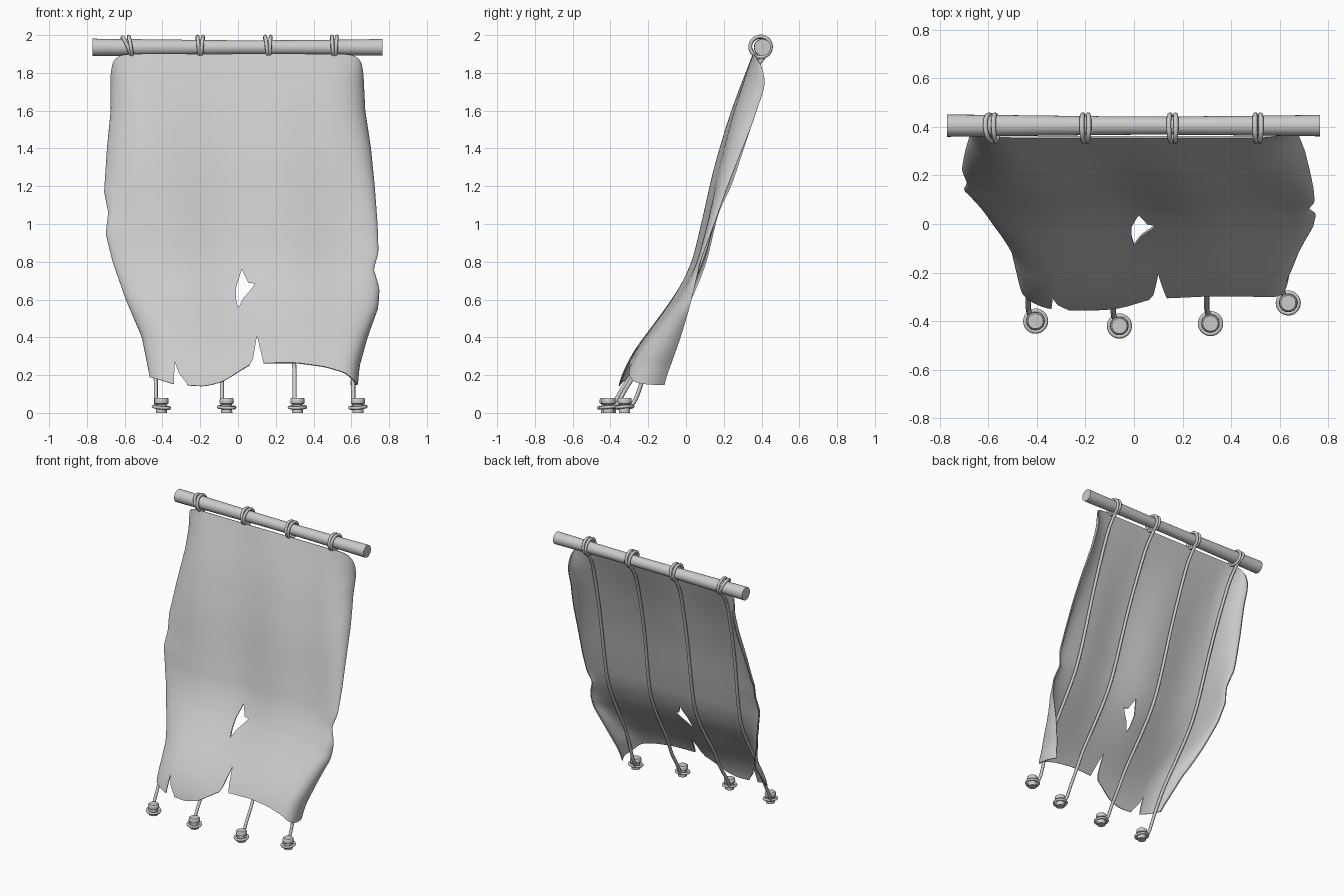
import bpy, bmesh, math
from mathutils import Vector

if "Cube" in bpy.data.objects:
    bpy.data.objects.remove(bpy.data.objects["Cube"])


def interp(table, z):
    if z <= table[0][0]:
        return table[0][1]
    for (a, p), (b, q) in zip(table, table[1:]):
        if z <= b:
            return p + (q - p) * (z - a) / (b - a)
    return table[-1][1]


def smooth_interp(table, z, r=0.05):
    return sum(interp(table, z + r * k / 3) for k in range(-3, 4)) / 7


def make(name, bm, angle=40):
    me = bpy.data.meshes.new(name)
    bmesh.ops.recalc_face_normals(bm, faces=bm.faces)
    bm.to_mesh(me)
    bm.free()
    ob = bpy.data.objects.new(name, me)
    bpy.context.collection.objects.link(ob)
    finish(ob, angle)
    return ob


def finish(ob, angle=40):
    bpy.ops.object.select_all(action='DESELECT')
    ob.select_set(True)
    bpy.context.view_layer.objects.active = ob
    bpy.ops.object.shade_smooth_by_angle(angle=math.radians(angle))


def lathe(name, profile, loc, rot=(0, 0, 0), n=24):
    # profile of (radius, height), capped at both ends
    bm = bmesh.new()
    rings = [[bm.verts.new((r * math.cos(2 * math.pi * i / n), r * math.sin(2 * math.pi * i / n), h))
              for i in range(n)] for r, h in profile]
    for a, b in zip(rings, rings[1:]):
        for i in range(n):
            bm.faces.new((a[i], a[(i + 1) % n], b[(i + 1) % n], b[i]))
    bm.faces.new(rings[0])
    bm.faces.new(rings[-1])
    ob = make(name, bm)
    ob.location, ob.rotation_euler = loc, rot
    return ob


def torus(name, loc, rot, major, minor):
    bpy.ops.mesh.primitive_torus_add(location=loc, rotation=rot, major_radius=major,
                                     minor_radius=minor, major_segments=28, minor_segments=8)
    ob = bpy.context.object
    ob.name = name
    finish(ob, 60)


def prism(name, pts):
    bm = bmesh.new()
    f = bm.faces.new([bm.verts.new((x, -0.7, z)) for x, z in pts])
    ext = bmesh.ops.extrude_face_region(bm, geom=[f])
    bmesh.ops.translate(bm, vec=(0, 1.2, 0), verts=[v for v in ext['geom'] if isinstance(v, bmesh.types.BMVert)])
    ob = make(name, bm)
    ob.hide_render = True
    return ob


# Cloth shape tables: (z, value)
CENTRE = [(0.1, -.37), (.2, -.34), (.27, -.31), (.41, -.21), (.56, -.085), (.76, .04), (1.0, .10),
          (1.3, .165), (1.6, .25), (1.92, .365), (2.1, .43)]
LEFT_X = [(.15, -.455), (.4, -.505), (.6, -.59), (.8, -.66), (.95, -.697), (1.06, -.683), (1.17, -.705),
          (1.4, -.69), (1.6, -.67), (1.8, -.67), (1.9, -.65)]
RIGHT_X = [(.13, .64), (.25, .65), (.4, .69), (.55, .74), (.66, .745), (.76, .715), (.85, .74), (1.0, .735),
           (1.2, .72), (1.4, .70), (1.6, .67), (1.8, .66), (1.9, .64)]
LEFT_Y = [(.18, -.28), (.3, -.17), (.45, -.04), (.68, .065), (.8, .11), (1.06, .17), (1.2, .24), (1.5, .34),
          (1.75, .42), (1.9, .38)]
RIGHT_Y = [(.15, -.12), (.4, -.03), (.6, .03), (.8, .075), (1.0, .15), (1.2, .22), (1.5, .34),
           (1.75, .425), (1.9, .38)]
BOTTOM = [(-.46, .19), (-.34, .15), (-.18, .14), (-.08, .165), (0, .215), (.08, .262), (.3, .265),
          (.45, .245), (.57, .21), (.64, .14)]
CURL = .3   # share of the half width that curls back


def flat_y(x, z):
    low = max(0, 1 - z / .7)
    fade = math.sin(math.pi * min(1, max(0, (1.9 - z) / 1.7)))
    ripple = .015 * math.sin(10 * x + 1.2 + z) * fade
    return smooth_interp(CENTRE, z, .1) + .09 * max(0, x - .1) * low + ripple


def cloth_point(s, v):
    t = max(0, (abs(s) - .5) / .5)
    g = (1 - CURL) * min(1, abs(s) / .5) + CURL * math.sin(t * math.pi / 2)
    g = math.copysign(g, s)
    base_x = .09 + .55 * g
    top = 1.9 - .06 * t ** 4
    bot = smooth_interp(BOTTOM, base_x, .03)
    z = top + (bot - top) * v
    xl, xr = interp(LEFT_X, z), interp(RIGHT_X, z)
    x = (xl + xr) / 2 + (xr - xl) / 2 * g
    y = flat_y(x, z)
    edge = smooth_interp(LEFT_Y if s < 0 else RIGHT_Y, z)
    low = max(0, 1 - z / .6) if s > 0 else 0
    y += (edge - y) * (1 - math.cos(t * math.pi / 2)) ** (1 + 1.6 * low)
    x -= .06 * t ** 12 * low   # lower right corner tucks inward
    return x, y, z


# Cloth sheet with back-curled sides
NU, NV = 80, 64
bm = bmesh.new()
grid = [[bm.verts.new(cloth_point(2 * i / NU - 1, j / NV)) for i in range(NU + 1)] for j in range(NV + 1)]
for j in range(NV):
    for i in range(NU):
        bm.faces.new((grid[j][i], grid[j + 1][i], grid[j + 1][i + 1], grid[j][i + 1]))
cloth = make("cloth_sheet", bm)
mod = cloth.modifiers.new("thickness", 'SOLIDIFY')
mod.thickness, mod.offset = .008, 0

# Tears: central hole and two slits in the hem
tears = [
    [(.02, .76), (.055, .69), (.09, .685), (.07, .655), (.03, .61), (0, .555), (-.01, .6), (-.01, .665)],
    [(-.345, .05), (-.335, .27), (-.315, .215), (-.27, .155), (-.25, .05)],
    [(.055, .05), (.06, .25), (.08, .29), (.1, .41), (.135, .265), (.135, .05)],
]
cutters = []
for k, pts in enumerate(tears):
    cutters.append(prism("tear_cutter_%d" % k, pts))
    m = cloth.modifiers.new("tear", 'BOOLEAN')
    m.operation, m.solver, m.object = 'DIFFERENCE', 'EXACT', cutters[-1]
finish(cloth)
for m in list(cloth.modifiers):
    bpy.ops.object.modifier_apply(modifier=m.name)
for c in cutters:
    bpy.data.objects.remove(c)
finish(cloth)

# Horizontal pole, slightly thinner in the middle
lathe("pole", [(.046, -.77), (.043, -.5), (.038, -.1), (.037, .1), (.04, .45), (.044, .765)],
      (0, .405, 1.935), (0, math.pi / 2, 0))

# Ropes: pole loops, long cords behind the cloth, ground pegs
tops = [-.58, -.2, .16, .51]
feet = [(-.435, -.36), (-.085, -.38), (.3, -.36), (.61, -.28)]
pegs = [(-.405, -.4), (-.06, -.42), (.315, -.41), (.635, -.325)]
tilts = [(.4, .15), (.08, -.08), (.12, -.05), (.04, -.06)]
for k in range(4):
    for d, tilt in zip((-.01, .01), tilts[k]):
        torus("pole_loop", (tops[k] + d, .395, 1.938), (0, math.pi / 2 - tilt, tilt * .3), .055, .01)

    fx, fy = feet[k]
    path = [Vector((tops[k], .44, 1.91))]
    for z in (1.85, 1.6, 1.3, 1.0, .8, .65, .5, .35, .22):
        x = tops[k] + (fx - tops[k]) * min(1, (1.9 - z) / 1.65)
        gap = .025 + (.08 if k == 3 else .045) * max(0, 1 - z / .6)
        path.append(Vector((x, flat_y(x, z) + gap, z)))
    path += [Vector((fx, fy + .03, .11)), Vector((fx, fy, .045)), Vector((fx + .01, fy - .02, .03))]
    cu = bpy.data.curves.new("long_rope", 'CURVE')
    cu.dimensions, cu.bevel_depth, cu.bevel_resolution, cu.use_fill_caps = '3D', .011, 2, True
    sp = cu.splines.new('NURBS')
    sp.points.add(len(path) - 1)
    for p, co in zip(sp.points, path):
        p.co = (*co, 1)
    sp.order_u, sp.use_endpoint_u, sp.resolution_u = 3, True, 5
    rope = bpy.data.objects.new("long_rope", cu)
    bpy.context.collection.objects.link(rope)
    bpy.ops.object.select_all(action='DESELECT')
    rope.select_set(True)
    bpy.context.view_layer.objects.active = rope
    bpy.ops.object.convert(target='MESH')
    finish(bpy.context.object, 60)

    px, py = pegs[k]
    lathe("ground_peg", [(.03, 0), (.027, .045), (.036, .05), (.038, .06), (.036, .075), (.031, .08)], (px, py, 0))
    torus("peg_loop", (px, py, .03), (.08, .1 - .06 * k, 0), .043, .009)
